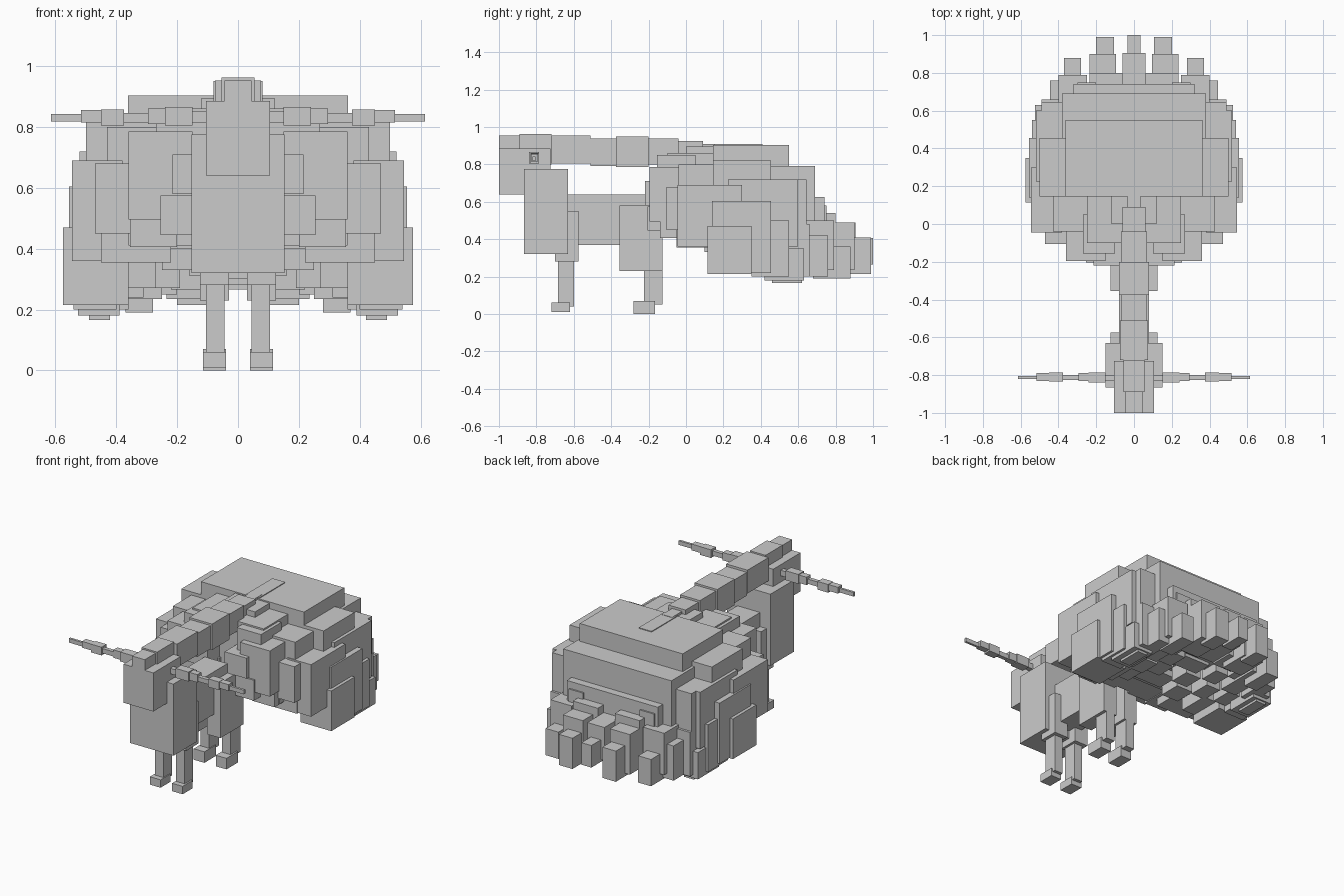
import bpy, bmesh

cube = bpy.data.objects.get("Cube")
if cube:
    bpy.data.objects.remove(cube, do_unlink=True)

grey = bpy.data.materials.new("plain_grey")
grey.use_nodes = True
GREY = (0.6, 0.6, 0.6, 1)
grey.diffuse_color = GREY
grey.node_tree.nodes["Principled BSDF"].inputs["Base Color"].default_value = GREY


def blocks(name, boxes, mirror=False):
    """One object of boxes given as (x0, x1, y0, y1, z0, z1)."""
    bm = bmesh.new()
    for x0, x1, y0, y1, z0, z1 in boxes:
        for s in ((1, -1) if mirror else (1,)):
            vs = bmesh.ops.create_cube(bm, size=1)["verts"]
            for v in vs:
                v.co = (s * (x0 + x1) / 2 + v.co.x * (x1 - x0),
                        (y0 + y1) / 2 + v.co.y * (y1 - y0),
                        (z0 + z1) / 2 + v.co.z * (z1 - z0))
    mesh = bpy.data.meshes.new(name)
    bm.to_mesh(mesh)
    bm.free()
    mesh.materials.append(grey)
    obj = bpy.data.objects.new(name, mesh)
    bpy.context.collection.objects.link(obj)


def centred(name, boxes):
    """Boxes centred on x = 0, given as (half width, y0, y1, z0, z1)."""
    blocks(name, [(-b[0], b[0], *b[1:]) for b in boxes])


# Head, chest and body
centred("head", [(0.105, -1.0, -0.725, 0.64, 0.885)])
centred("chest", [(0.152, -0.865, -0.63, 0.32, 0.775)])
centred("body", [(0.08, -0.63, -0.22, 0.37, 0.64)])

# Mane bar running from the head back to the tail
centred("mane", [
    (0.045, -1.0, -0.89, 0.83, 0.953),
    (0.055, -0.89, -0.72, 0.80, 0.962),
    (0.075, -0.72, -0.51, 0.805, 0.953),
    (0.070, -0.51, -0.375, 0.79, 0.938),
    (0.080, -0.375, -0.20, 0.785, 0.950),
    (0.070, -0.20, -0.04, 0.80, 0.938),
    (0.060, -0.04, 0.09, 0.84, 0.925),
    (0.035, 0.09, 0.19, 0.86, 0.910),
    (0.045, 0.15, 0.41, 0.89, 0.908),
])

# Tapering segmented ears
blocks("ears", [
    (0.100, 0.150, -0.83, -0.80, 0.815, 0.850),
    (0.150, 0.240, -0.84, -0.785, 0.805, 0.865),
    (0.240, 0.295, -0.83, -0.79, 0.810, 0.860),
    (0.295, 0.375, -0.825, -0.80, 0.815, 0.845),
    (0.375, 0.450, -0.835, -0.785, 0.805, 0.857),
    (0.450, 0.515, -0.83, -0.79, 0.815, 0.855),
    (0.515, 0.615, -0.82, -0.805, 0.817, 0.843),
], True)

# Legs and feet
blocks("front_legs", [
    (0.03, 0.125, -0.70, -0.575, 0.28, 0.55),
    (0.045, 0.105, -0.685, -0.60, 0.04, 0.30),
    (0.04, 0.115, -0.72, -0.62, 0.01, 0.06),
], True)
blocks("hind_legs", [
    (0.03, 0.125, -0.355, -0.125, 0.23, 0.58),
    (0.045, 0.105, -0.225, -0.125, 0.05, 0.25),
    (0.04, 0.115, -0.28, -0.165, 0.0, 0.07),
], True)

# Bushy tail: large stacked core
centred("tail_core", [
    (0.362, 0.145, 0.55, 0.78, 0.903),
    (0.38, 0.06, 0.69, 0.50, 0.79),
    (0.47, 0.05, 0.60, 0.40, 0.66),
    (0.25, -0.10, 0.40, 0.42, 0.86),
    (0.36, -0.10, 0.30, 0.41, 0.78),
    (0.12, 0.0, 0.20, 0.80, 0.895),
    (0.32, 0.50, 0.74, 0.32, 0.625),
])

# Side tufts
blocks("tail_side_tufts", [
    (0.34, 0.50, 0.145, 0.455, 0.57, 0.82),
    (0.36, 0.49, 0.30, 0.645, 0.30, 0.72),
    (0.36, 0.52, 0.225, 0.60, 0.36, 0.72),
    (0.38, 0.545, -0.045, 0.30, 0.36, 0.69),
    (0.40, 0.555, 0.14, 0.455, 0.22, 0.605),
    (0.36, 0.575, 0.115, 0.35, 0.215, 0.47),
    (0.40, 0.54, 0.35, 0.55, 0.20, 0.50),
    (0.39, 0.525, 0.42, 0.63, 0.18, 0.35),
    (0.42, 0.49, 0.46, 0.62, 0.165, 0.31),
], True)

# Front tufts stepping round the tail
blocks("tail_front_tufts", [
    (0.15, 0.36, -0.195, 0.05, 0.495, 0.785),
    (0.20, 0.355, -0.14, 0.10, 0.405, 0.60),
    (0.12, 0.255, -0.205, 0.0, 0.445, 0.575),
    (0.06, 0.215, -0.22, 0.0, 0.58, 0.71),
    (0.34, 0.47, -0.105, 0.15, 0.45, 0.68),
    (0.22, 0.45, -0.05, 0.12, 0.355, 0.50),
    (0.10, 0.27, -0.155, 0.05, 0.70, 0.85),
    (0.25, 0.43, -0.04, 0.20, 0.66, 0.80),
    (0.05, 0.20, -0.12, 0.10, 0.41, 0.60),
], True)

# Staggered tufts hanging below the tail
blocks("tail_under_tufts", [
    (0.0, 0.10, 0.12, 0.26, 0.36, 0.45),
    (0.13, 0.25, 0.10, 0.24, 0.33, 0.45),
    (0.27, 0.37, 0.12, 0.32, 0.27, 0.45),
    (0.05, 0.16, 0.29, 0.42, 0.31, 0.45),
    (0.19, 0.29, 0.30, 0.44, 0.27, 0.45),
    (0.31, 0.41, 0.36, 0.50, 0.24, 0.45),
    (0.0, 0.09, 0.46, 0.58, 0.30, 0.45),
    (0.12, 0.22, 0.48, 0.61, 0.265, 0.45),
    (0.25, 0.36, 0.50, 0.62, 0.235, 0.45),
], True)

# Back tufts, lower and longer toward the tail end
blocks("tail_back_tufts", [
    (0.06, 0.235, 0.65, 0.80, 0.27, 0.54),
    (0.095, 0.235, 0.70, 0.90, 0.235, 0.49),
    (0.105, 0.20, 0.85, 0.99, 0.215, 0.41),
    (0.25, 0.40, 0.60, 0.79, 0.235, 0.50),
    (0.28, 0.37, 0.68, 0.88, 0.19, 0.36),
    (0.36, 0.445, 0.55, 0.76, 0.20, 0.42),
    (0.40, 0.49, 0.50, 0.66, 0.20, 0.48),
    (0.20, 0.30, 0.62, 0.75, 0.25, 0.58),
], True)
centred("tail_tip", [
    (0.06, 0.65, 0.905, 0.28, 0.49),
    (0.035, 0.85, 1.0, 0.265, 0.405),
])
